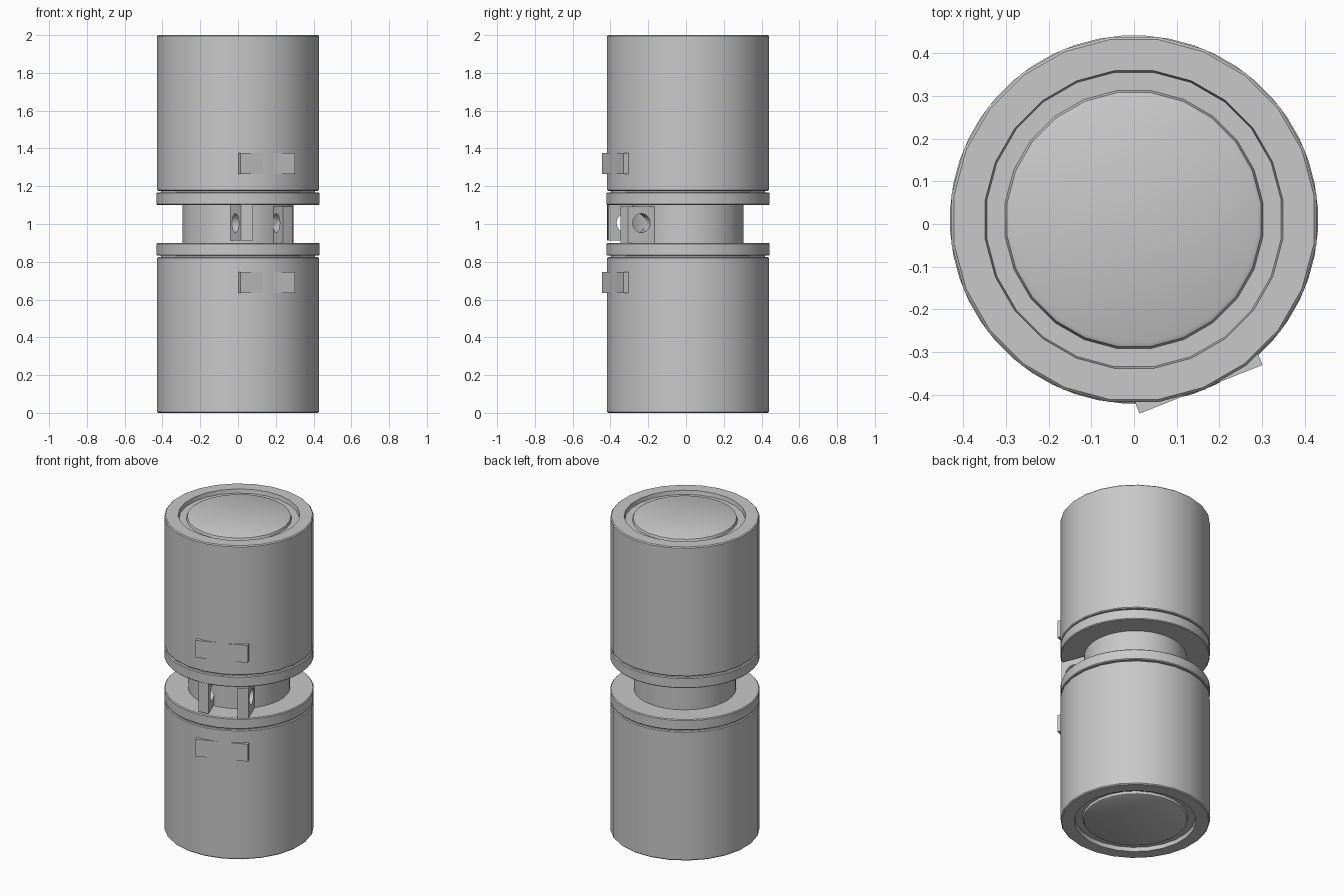
import bpy, bmesh, math
from mathutils import Matrix, Vector

cube = bpy.data.objects.get("Cube")
if cube:
    bpy.data.objects.remove(cube, do_unlink=True)

CY = 0.0105                      # axis of the cylinders
HINGE = math.atan2(0.367, 0.93)  # turn of the hinge side about the axis
R = 0.432

grey = bpy.data.materials.new("plain grey")
grey.use_nodes = True
grey.diffuse_color = (0.58, 0.58, 0.58, 1)
grey.node_tree.nodes["Principled BSDF"].inputs["Base Color"].default_value = (0.58, 0.58, 0.58, 1)


def finish(name, bm, smooth=True):
    bmesh.ops.recalc_face_normals(bm, faces=bm.faces)
    mesh = bpy.data.meshes.new(name)
    bm.to_mesh(mesh)
    bm.free()
    mesh.materials.append(grey)
    obj = bpy.data.objects.new(name, mesh)
    bpy.context.collection.objects.link(obj)
    bpy.ops.object.select_all(action='DESELECT')
    obj.select_set(True)
    bpy.context.view_layer.objects.active = obj
    if smooth:
        bpy.ops.object.shade_smooth_by_angle(angle=math.radians(32))
    return obj


def lathe(name, profile, sides, flip=False):
    """Spin (radius, height) points; flip mirrors the part about mid height."""
    bm = bmesh.new()
    rings = []
    for r, z in profile:
        z = 2 - z if flip else z
        rings.append([bm.verts.new((r * math.cos(a), CY + r * math.sin(a), z))
                      for a in ((i + 0.5) * math.tau / sides for i in range(sides))])
    for low, high in zip(rings, rings[1:]):
        for i in range(sides):
            j = (i + 1) % sides
            bm.faces.new((low[i], low[j], high[j], high[i]))
    bm.faces.new(rings[0])
    bm.faces.new(rings[-1])
    return finish(name, bm)


def hinge_box(name, t, n, z):
    """Box in hinge coordinates: t along the hinge pin, n outward, z up."""
    bm = bmesh.new()
    bmesh.ops.create_cube(bm, size=1)
    for v in bm.verts:
        v.co = Vector((t[0] + (v.co.x + 0.5) * (t[1] - t[0]),
                       -n[0] - (v.co.y + 0.5) * (n[1] - n[0]),
                       z[0] + (v.co.z + 0.5) * (z[1] - z[0])))
    bm.transform(Matrix.Translation((0, CY, 0)) @ Matrix.Rotation(HINGE, 4, 'Z'))
    return finish(name, bm, False)


def cutter(name, radius, depth, sides, matrix):
    bm = bmesh.new()
    bmesh.ops.create_cone(bm, cap_ends=True, segments=sides, radius1=radius,
                          radius2=radius, depth=depth)
    bm.transform(matrix)
    return finish(name, bm)


def apply_boolean(obj, tool, operation):
    mod = obj.modifiers.new(operation.lower(), 'BOOLEAN')
    mod.object = tool
    mod.operation = operation
    mod.solver = 'EXACT'
    bpy.context.view_layer.objects.active = obj
    bpy.ops.object.modifier_apply(modifier=mod.name)


# Drum with a raised centre disc inside a ring groove on its end
drum = [(0.41, 1.165), (0.41, 1.175), (R - 0.005, 1.175), (R, 1.18), (R, 1.994),
        (R - 0.006, 2.0), (0.352, 2.0), (0.348, 1.975), (0.305, 1.975),
        (0.30, 1.99), (0.29, 1.995)]
collar = [(0.28, 1.10), (R - 0.005, 1.10), (R, 1.105), (R, 1.163),
          (R - 0.005, 1.168), (0.28, 1.168)]
for prefix, flip in (("upper", False), ("lower", True)):
    lathe(prefix + "_drum", drum, 24, flip)
    lathe(prefix + "_collar", collar, 48, flip)

lathe("neck", [(0.295, 0.85), (0.295, 1.15)], 48)

# Flat pads on the drums, above and below the hinge
for prefix, z in (("upper", (1.265, 1.375)), ("lower", (0.635, 0.745))):
    hinge_box(prefix + "_pad", (-0.155, 0.155), (0.40, 0.428), z)

# Hinge lugs: one hangs from the upper collar, one rises from the lower
turn = Matrix.Translation((0, CY, 1.005)) @ Matrix.Rotation(HINGE, 4, 'Z')
rim = cutter("rim_cutter", R - 0.002, 1, 48, Matrix.Translation((0, CY, 1)))
pin = cutter("pin_cutter", 0.05, 0.8, 24,
             turn @ Matrix.Translation((0, -0.325, 0)) @ Matrix.Rotation(math.pi / 2, 4, 'Y'))
for prefix, t, z in (("upper", (-0.143, -0.08), (0.912, 1.13)),
                     ("lower", (0.09, 0.153), (0.87, 1.092))):
    lug = hinge_box(prefix + "_lug", t, (0.22, 0.46), z)
    apply_boolean(lug, rim, 'INTERSECT')
    apply_boolean(lug, pin, 'DIFFERENCE')
    bpy.ops.object.select_all(action='DESELECT')
    lug.select_set(True)
    bpy.ops.object.shade_smooth_by_angle(angle=math.radians(32))

for tool in (rim, pin):
    bpy.data.objects.remove(tool, do_unlink=True)
